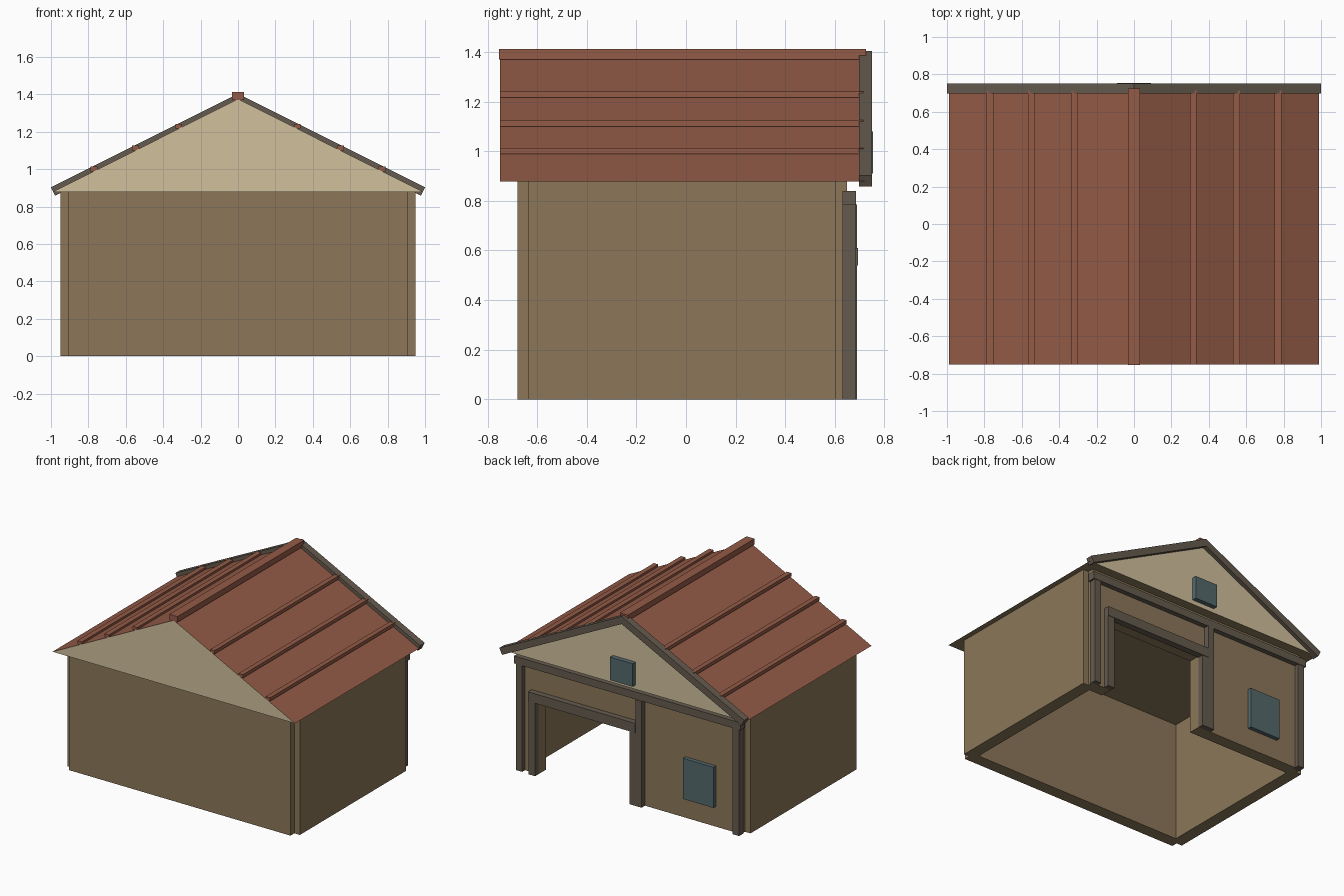
import bpy, bmesh
from mathutils import Vector

cube = bpy.data.objects.get("Cube")
if cube:
    bpy.data.objects.remove(cube, do_unlink=True)


def make_material(name, hex_code):
    srgb = [int(hex_code[i:i + 2], 16) / 255 for i in (0, 2, 4)]
    color = [((c + 0.055) / 1.055) ** 2.4 for c in srgb] + [1]
    mat = bpy.data.materials.new(name)
    mat.use_nodes = True
    mat.diffuse_color = color
    mat.node_tree.nodes["Principled BSDF"].inputs["Base Color"].default_value = color
    return mat


WALL = make_material("wall brown", "8c7759")
CREAM = make_material("gable cream", "d1c19c")
RED = make_material("roof red", "935b47")
TRIM = make_material("dark timber", "655b4e")
GLASS = make_material("window teal", "55696c")


def prism(name, outline, y0, y1, *mats):
    """Extrude an outline given in x and z from y0 to y1."""
    bm = bmesh.new()
    base = bm.faces.new([bm.verts.new((x, y0, z)) for x, z in outline])
    out = bmesh.ops.extrude_face_region(bm, geom=[base])
    verts = [v for v in out["geom"] if isinstance(v, bmesh.types.BMVert)]
    bmesh.ops.translate(bm, verts=verts, vec=Vector((0, y1 - y0, 0)))
    bmesh.ops.recalc_face_normals(bm, faces=bm.faces)
    mesh = bpy.data.meshes.new(name)
    bm.to_mesh(mesh)
    bm.free()
    for mat in mats:
        mesh.materials.append(mat)
    obj = bpy.data.objects.new(name, mesh)
    bpy.context.collection.objects.link(obj)
    return obj


def box(name, x0, x1, y0, y1, z0, z1, mat):
    return prism(name, [(x0, z0), (x1, z0), (x1, z1), (x0, z1)], y0, y1, mat)


EAVE_X, EAVE_Z, APEX_Z = 0.99, 0.878, 1.375


def roof_z(x):
    return APEX_Z - (APEX_Z - EAVE_Z) * x / EAVE_X


# Thick walls, each ending at its neighbour's centre line, so corners are notched
WALL_TOP = 0.882
box("front_wall", -0.905, 0.905, -0.68, -0.59, 0, WALL_TOP, WALL)
for side, s in (("left", 1), ("right", -1)):
    box(side + "_wall", s * 0.86, s * 0.95, -0.635, 0.605, 0, WALL_TOP, WALL)

# Back wall with the doorway
DOOR_R, DOOR_L, DOOR_TOP = -0.02, 0.75, 0.55
prism("back_wall", [(-0.905, 0), (DOOR_R, 0), (DOOR_R, DOOR_TOP), (DOOR_L, DOOR_TOP),
                    (DOOR_L, 0), (0.905, 0), (0.905, WALL_TOP), (-0.905, WALL_TOP)],
      0.56, 0.65, WALL)

# Roof body: cream gables, red slopes, brown underside
roof = prism("roof", [(-EAVE_X, EAVE_Z), (EAVE_X, EAVE_Z), (0, APEX_Z)],
             -0.75, 0.72, CREAM, RED, WALL)
for face in roof.data.polygons:
    if face.normal.z > 0.5:
        face.material_index = 1
    elif face.normal.z < -0.5:
        face.material_index = 2

# Level roof battens and ridge cap
for side, s in (("left", 1), ("right", -1)):
    for i, x in enumerate((0.317, 0.548, 0.77)):
        z = roof_z(x)
        box(f"{side}_batten_{i + 1}", s * (x - 0.018), s * (x + 0.018),
            -0.75, 0.715, z, z + 0.025, RED)
box("ridge_cap", -0.033, 0.033, -0.753, 0.725, 1.37, 1.412, RED)

# Barge boards along the back gable
prism("barge_boards", [(0, 1.403), (1.0, 0.903), (0.978, 0.858), (0, 1.347),
                       (-0.978, 0.858), (-1.0, 0.903)], 0.697, 0.75, TRIM)

# Back timber frame
box("top_beam", -0.925, 0.925, 0.63, 0.686, 0.785, 0.84, TRIM)
for side, s in (("left", 1), ("right", -1)):
    box(side + "_corner_post", s * 0.86, s * 0.912, 0.63, 0.683, 0, 0.785, TRIM)
box("middle_post", -0.12, -0.07, 0.64, 0.69, 0, 0.785, TRIM)

# Doorway frame, flush with the opening
box("door_left_post", DOOR_L, DOOR_L + 0.055, 0.645, 0.69, 0, 0.54, TRIM)
box("door_right_post", DOOR_R - 0.05, DOOR_R, 0.645, 0.69, 0, 0.54, TRIM)
box("door_lintel", DOOR_R - 0.05, DOOR_L + 0.055, 0.645, 0.693, 0.54, 0.61, TRIM)

# Windows
box("back_window", -0.70, -0.45, 0.645, 0.68, 0.15, 0.45, GLASS)
box("gable_window", -0.092, 0.092, 0.715, 0.754, 0.91, 1.08, GLASS)
